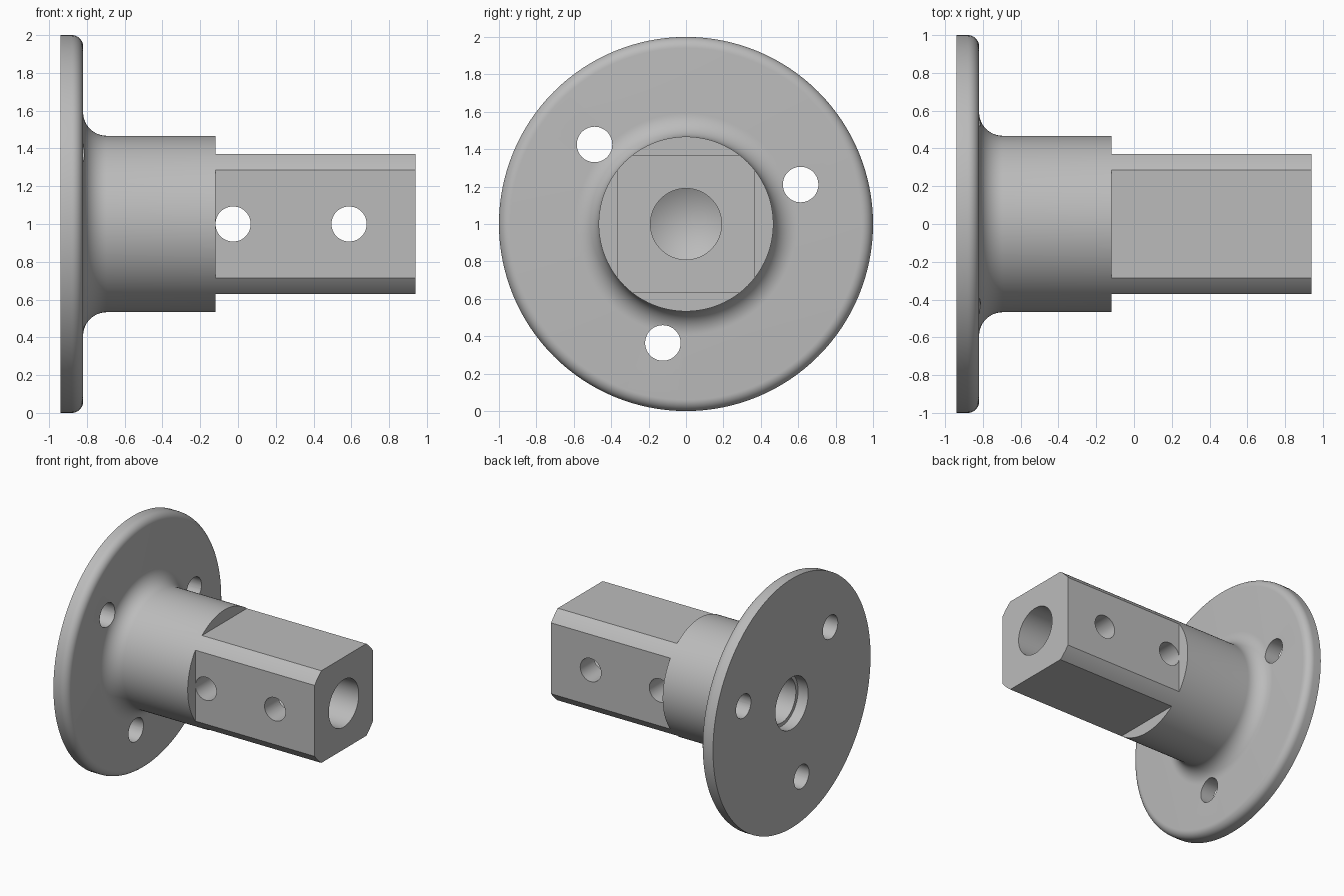
import bpy, bmesh, math
from mathutils import Matrix, Vector

cube = bpy.data.objects.get("Cube")
if cube:
    bpy.data.objects.remove(cube, do_unlink=True)

BACK, FACE, STEP, END = -0.94, -0.82, -0.12, 0.94
AXIS_Z = 1.0
SHAFT_R, FLAT = 0.467, 0.37

steel = bpy.data.materials.new("grey steel")
steel.use_nodes = True
colour = (0.5, 0.5, 0.5, 1)
steel.diffuse_color = colour
steel.node_tree.nodes["Principled BSDF"].inputs["Base Color"].default_value = colour


def make_object(name, bm):
    bmesh.ops.recalc_face_normals(bm, faces=bm.faces)
    mesh = bpy.data.meshes.new(name)
    bm.to_mesh(mesh)
    bm.free()
    mesh.materials.append(steel)
    obj = bpy.data.objects.new(name, mesh)
    bpy.context.collection.objects.link(obj)
    return obj


def arc(cx, cr, radius, start, end, n=10):
    """Points (x, r) on an arc, angles in degrees."""
    angles = [math.radians(start + (end - start) * i / n) for i in range(n + 1)]
    return [(cx + radius * math.cos(a), cr + radius * math.sin(a)) for a in angles]


def revolve(name, profile, sides=128):
    bm = bmesh.new()
    verts = [bm.verts.new((x, 0, AXIS_Z + r)) for x, r in profile]
    edges = [bm.edges.new(pair) for pair in zip(verts, verts[1:])]
    bmesh.ops.spin(bm, geom=verts + edges, cent=(0, 0, AXIS_Z), axis=(1, 0, 0),
                   angle=math.tau, steps=sides, use_merge=True)
    bmesh.ops.remove_doubles(bm, verts=bm.verts, dist=1e-5)
    return make_object(name, bm)


def cut(target, bm):
    """Subtract a closed bmesh from the target and drop the cutter."""
    cutter = make_object("cutter", bm)
    cutter.hide_render = True
    mod = target.modifiers.new("cut", 'BOOLEAN')
    mod.operation, mod.solver, mod.object = 'DIFFERENCE', 'EXACT', cutter
    bpy.context.view_layer.objects.active = target
    bpy.ops.object.modifier_apply(modifier=mod.name)
    bpy.data.objects.remove(cutter, do_unlink=True)


def drill(target, centre, direction, radius, length):
    bm = bmesh.new()
    turn = Vector((0, 0, 1)).rotation_difference(Vector(direction)).to_matrix().to_4x4()
    bmesh.ops.create_cone(bm, cap_ends=True, segments=48, radius1=radius, radius2=radius,
                          depth=length, matrix=Matrix.Translation(centre) @ turn)
    cut(target, bm)


# Flange, filleted shaft and the blind bores at both ends, as one turned part
profile = [(-0.42, 0), (-0.53, 0.18), (-0.85, 0.18), (-0.85, 0.208), (BACK, 0.208), (BACK, 1.0)]
profile += arc(FACE - 0.06, 0.94, 0.06, 90, 0)
profile += arc(FACE + 0.125, SHAFT_R + 0.125, 0.125, 180, 270, 14)
profile += [(STEP, SHAFT_R), (END, SHAFT_R), (END, 0.19), (0.2, 0.19), (0.09, 0)]
hub = revolve("flanged_hub", profile)

# Four flats milled on the drive end
for k in range(4):
    bm = bmesh.new()
    bmesh.ops.create_cube(bm, size=1.0)
    bmesh.ops.scale(bm, vec=(1.4, 1.4, 0.4), verts=bm.verts)
    bmesh.ops.translate(bm, vec=(STEP + 0.7, 0, FLAT + 0.2), verts=bm.verts)
    bmesh.ops.transform(bm, verts=bm.verts, matrix=Matrix.Translation((0, 0, AXIS_Z))
                        @ Matrix.Rotation(k * math.pi / 2, 4, 'X'))
    cut(hub, bm)

# Cross holes through the drive end
for x in (-0.026, 0.588):
    drill(hub, (x, 0, AXIS_Z), (0, 1, 0), 0.093, 1.2)

# Three mounting holes in the flange
for k in range(3):
    a = math.radians(19 + 120 * k)
    drill(hub, (-0.8, 0.648 * math.cos(a), AXIS_Z + 0.648 * math.sin(a)), (1, 0, 0), 0.095, 0.5)

# Smooth curved walls, crisp machined edges
bpy.ops.object.select_all(action='DESELECT')
hub.select_set(True)
bpy.context.view_layer.objects.active = hub
bpy.ops.object.shade_smooth_by_angle(angle=math.radians(25))
